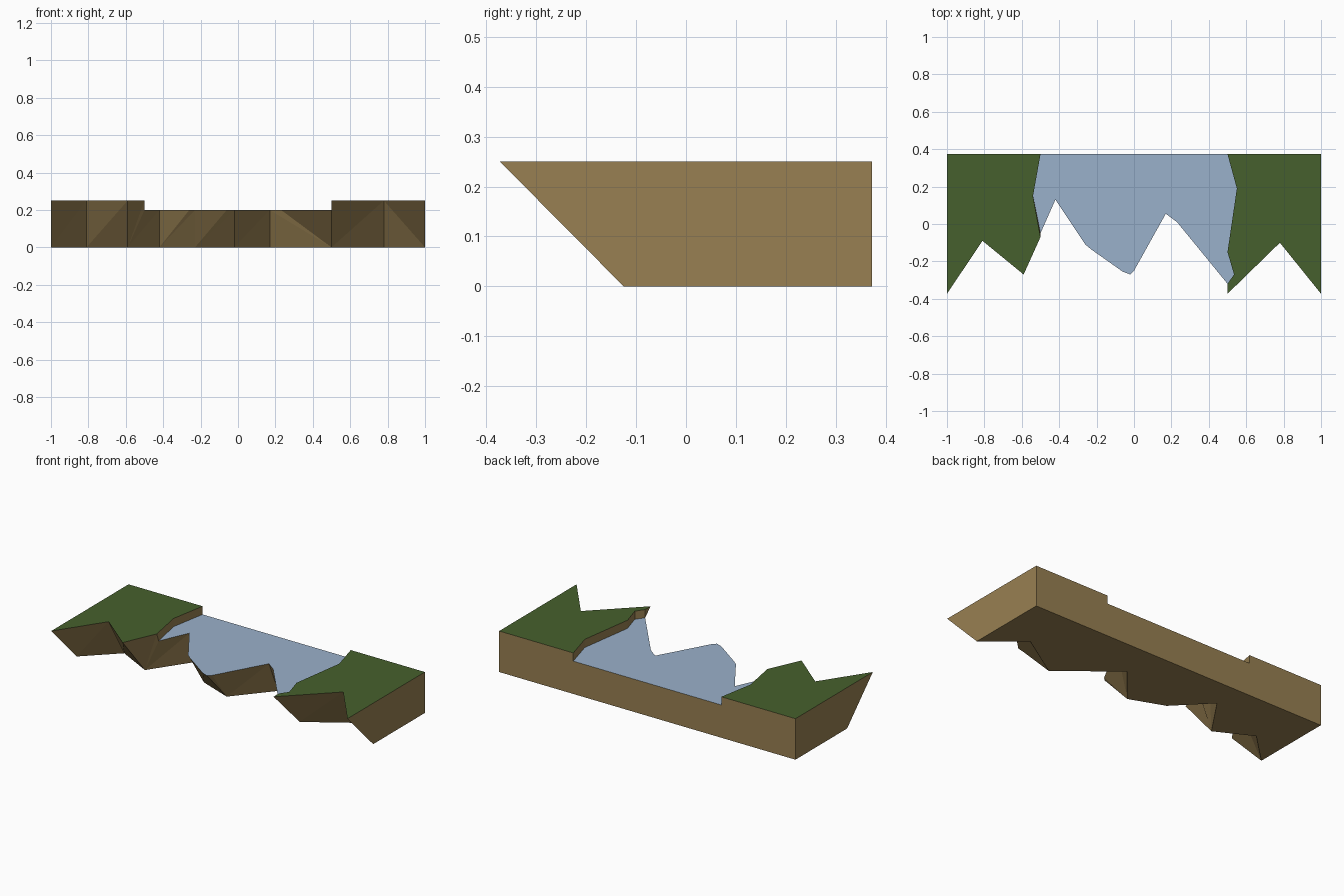
import bpy
import bmesh
from mathutils import Vector

cube = bpy.data.objects.get("Cube")
if cube:
    bpy.data.objects.remove(cube, do_unlink=True)

GRASS_Z = 0.25
WATER_Z = 0.2
BACK = 0.373


def make_material(name, colour):
    material = bpy.data.materials.new(name)
    material.use_nodes = True
    material.diffuse_color = (*colour, 1)
    shader = material.node_tree.nodes["Principled BSDF"]
    shader.inputs["Base Color"].default_value = (*colour, 1)
    shader.inputs["Roughness"].default_value = 0.9
    return material


def make_object(name, polygons, material, outward=None):
    """Build one flat-shaded object from a list of corner loops."""
    bm = bmesh.new()
    for loop in polygons:
        face = bm.faces.new([bm.verts.new(corner) for corner in loop])
        face.normal_update()
        if outward and face.normal.dot(outward) < 0:
            face.normal_flip()
    bmesh.ops.remove_doubles(bm, verts=bm.verts, dist=0.0005)
    mesh = bpy.data.meshes.new(name)
    bm.to_mesh(mesh)
    bm.free()
    mesh.materials.append(material)
    obj = bpy.data.objects.new(name, mesh)
    bpy.context.collection.objects.link(obj)
    return obj


def at_height(points, z):
    return [Vector((x, y, z)) for x, y in points]


def fan(loop, start):
    """Split a loop into triangles around one of its corners."""
    ring = loop[start:] + loop[:start]
    return [(ring[0], a, b) for a, b in zip(ring[1:], ring[2:])]


earth = make_material("earth brown", (0.314, 0.216, 0.084))
grass = make_material("grass green", (0.061, 0.117, 0.026))
water = make_material("water blue", (0.323, 0.44, 0.597))

# Jagged foot of the cliff, from right to left
foot = at_height([(-1, -.125), (-.81, .06), (-.59, -.055), (-.42, .195),
                  (-.23, 0), (-.02, -.08), (.17, .145), (.5, -.12),
                  (.78, .06), (1, -.125)], 0)

# Cliff rims of the two grass banks and of the water between them
right_rim = [(-1, -.373), (-.81, -.09), (-.59, -.27), (-.5, -.07)]
water_rim = [(-.5, -.05), (-.42, .13), (-.26, -.11), (-.23, -.135), (-.06, -.255),
             (-.02, -.27), (0, -.25), (.17, .055), (.23, .01), (.5, -.32)]
left_rim = [(.5, -.373), (.78, -.1), (1, -.373)]

# Shorelines, running from the back to the cliff
right_shore = [(-.5, BACK), (-.54, .15), (-.5, -.07)]
left_shore = [(.5, BACK), (.55, .19), (.5, -.15), (.535, -.27), (.5, -.32)]

# Grass on both banks
right_bank = right_rim + right_shore[-2::-1] + [(-1, BACK)]
left_bank = left_rim + [(1, BACK)] + left_shore
make_object("grass_banks", [at_height(right_bank, GRASS_Z), at_height(left_bank, GRASS_Z)],
            grass, Vector((0, 0, 1)))

# Water surface
pool = water_rim + left_shore[-2::-1] + right_shore[:-1]
make_object("water_surface", [at_height(pool, WATER_Z)], water, Vector((0, 0, 1)))

# Faceted cliff: one strip between each pair of foot corners
rim = (at_height(right_rim, GRASS_Z) + at_height(water_rim, WATER_Z)
       + at_height(left_rim, GRASS_Z))
fan_corner = {6: 1, 7: 2, 8: 1}
cliff = []
for i, (a, b) in enumerate(zip(foot, foot[1:])):
    top = [p for p in rim if a.x - .001 < p.x < b.x + .001]
    if i == 6:
        top.pop()  # the high corner belongs to the next strip
    cliff += fan([a, b] + top[::-1], fan_corner.get(i, 0))
make_object("cliff_front", cliff, earth, Vector((0, -1, 0)))

# Low vertical walls between water and grass
shore_walls = []
for shore in (right_shore, left_shore + [left_rim[0]]):
    low, high = at_height(shore, WATER_Z), at_height(shore, GRASS_Z)
    if shore is right_shore:
        low[-1].y = water_rim[0][1]
    for k in range(len(shore) - 1):
        wall = [low[k], low[k + 1], high[k + 1], high[k]]
        if k == 4:
            wall.pop(1)  # last wall tapers into the cliff
        shore_walls.append(wall if shore is right_shore else wall[::-1])
make_object("shore_walls", shore_walls, earth)

# Underside, notched back and both ends
base = at_height([(-1, BACK), (1, BACK)], 0)
make_object("underside", [foot + base[::-1]], earth, Vector((0, 0, -1)))
outline = [(-1, 0), (1, 0), (1, GRASS_Z), (.5, GRASS_Z), (.5, WATER_Z),
           (-.5, WATER_Z), (-.5, GRASS_Z), (-1, GRASS_Z)]
make_object("back_wall", [[(x, BACK, z) for x, z in outline]], earth, Vector((0, 1, 0)))
for name, side in (("right_end", -1), ("left_end", 1)):
    profile = [(BACK, 0), (BACK, GRASS_Z), (-BACK, GRASS_Z), (-.125, 0)]
    make_object(name, [[(side, y, z) for y, z in profile]], earth, Vector((side, 0, 0)))
